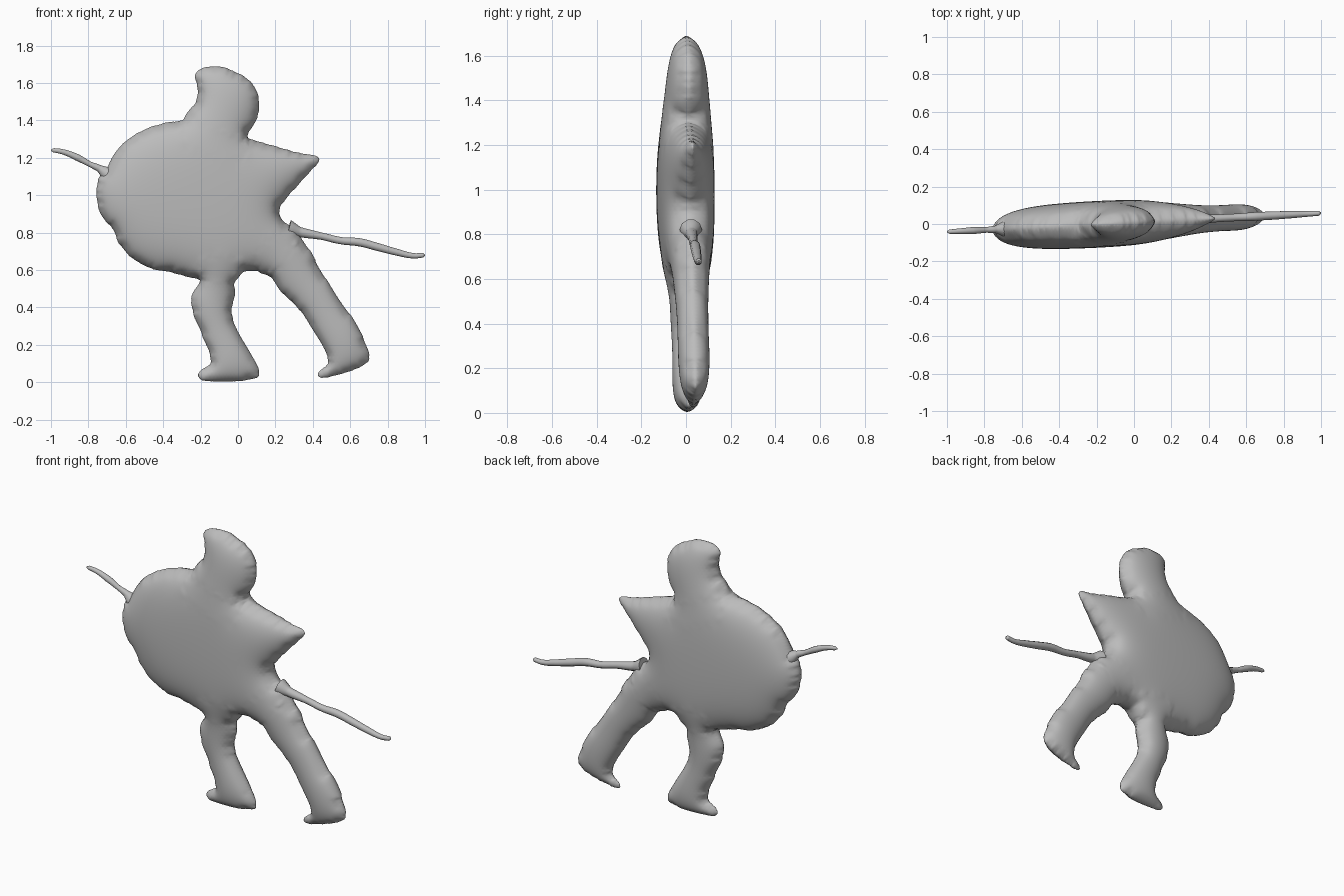
import bpy
import bmesh
import math
from mathutils import Vector, kdtree
from mathutils.geometry import delaunay_2d_cdt, interpolate_bezier

STEP = 0.02          # mesh spacing
HALF_DEPTH = 0.125   # greatest half thickness
FALLOFF = 7.5        # how quickly the thickness levels off from the rim

if "Cube" in bpy.data.objects:
    bpy.data.objects.remove(bpy.data.objects["Cube"], do_unlink=True)

clay = bpy.data.materials.new("grey clay")
clay.use_nodes = True
clay.diffuse_color = (0.5, 0.5, 0.5, 1)
clay.node_tree.nodes["Principled BSDF"].inputs["Base Color"].default_value = clay.diffuse_color

# Side outlines as (x, z), each overlapping the torso
torso = [(-.3, 1.4), (-.45, 1.375), (-.58, 1.31), (-.67, 1.22), (-.71, 1.14), (-.75, 1.09),
         (-.76, 1), (-.74, .9), (-.67, .81), (-.64, .74), (-.58, .67), (-.48, .61),
         (-.35, .58), (-.2, .545), (-.02, .54), (.03, .585), (.12, .59), (.2, .6), (.3, .72),
         (.32, .8), (.24, .87), (.225, .92), (.27, .99), (.36, 1.09), (.44, 1.185),
         (.43, 1.21), (.3, 1.237), (.17, 1.275), (.06, 1.305), (-.1, 1.35)]
head = [(-.3, 1.38), (-.28, 1.44), (-.23, 1.5), (-.22, 1.57), (-.235, 1.64), (-.2, 1.68),
        (-.12, 1.695), (-.05, 1.68), (.06, 1.62), (.11, 1.54), (.115, 1.44), (.09, 1.38),
        (.055, 1.32), (.05, 1.2), (-.25, 1.25)]
right_leg = [(-.2, .65), (-.2, .55), (-.25, .47), (-.245, .37), (-.2, .26), (-.15, .11),
             (-.2, .07), (-.22, .04), (-.2, .01), (-.1, 0), (.03, .005), (.11, .025),
             (.115, .07), (.07, .16), (0, .28), (-.03, .38), (-.01, .47), (-.015, .53),
             (.02, .65)]
left_leg = [(.1, .7), (.11, .59), (.17, .56), (.22, .49), (.32, .39), (.4, .27), (.46, .17),
            (.475, .1), (.42, .05), (.44, .02), (.55, .04), (.66, .08), (.705, .12),
            (.69, .2), (.62, .34), (.54, .45), (.43, .63), (.38, .72), (.3, .81), (.22, .8)]


def lean(x):
    """Depth of the middle plane, which turns slightly about the vertical."""
    return 0.008 + 0.05 * x


def smooth_loop(points):
    """Round a closed outline and sample it evenly."""
    pts = [Vector(p) for p in points]
    n = len(pts)
    loop = []
    for i in range(n):
        a, b, c, d = (pts[(i + k) % n] for k in (-1, 0, 1, 2))
        count = max(1, math.ceil((c - b).length / STEP))
        reach = (c - b).length / 3
        curve = interpolate_bezier(b, b + (c - a).normalized() * reach,
                                   c - (d - b).normalized() * reach, c, count + 1)
        loop += [Vector(p[:2]) for p in curve[:-1]]
    return loop


def inflate(name, outlines):
    """Fill the joined outlines and puff them into one rounded solid."""
    points, edges = [], []
    for outline in outlines:
        loop = smooth_loop(outline)
        first = len(points)
        edges += [(first + i, first + (i + 1) % len(loop)) for i in range(len(loop))]
        points += loop
    tree = kdtree.KDTree(len(points))
    for i, p in enumerate(points):
        tree.insert((p.x, p.y, 0), i)
    tree.balance()
    # Staggered fill points, kept clear of the outlines
    for row in range(100):
        for col in range(90):
            p = Vector((-.8 + (col + row % 2 / 2) * STEP, row * STEP * .87))
            if tree.find((p.x, p.y, 0))[2] > STEP * .6:
                points.append(p)
    flat, _, tris, *_ = delaunay_2d_cdt(points, edges, [], 1, 0.002)

    # Neighbours and rim
    sides, near = {}, {}
    for t in tris:
        for i in range(len(t)):
            a, b = t[i], t[(i + 1) % len(t)]
            key = (min(a, b), max(a, b))
            sides[key] = sides.get(key, 0) + 1
            near.setdefault(a, set()).add(b)
            near.setdefault(b, set()).add(a)
    rim = {v for key, uses in sides.items() if uses == 1 for v in key}

    # Relax the thickness so that wide areas grow thicker and level off
    swell = dict.fromkeys(near, 0.0)
    rows = []
    for v in near:
        if v not in rim:
            area = sum((flat[v] - flat[w]).length_squared for w in near[v]) / len(near[v]) / 4
            rows.append((v, tuple(near[v]), area))
    for _ in range(160):
        for v, ring, area in rows:
            swell[v] = (sum(swell[w] for w in ring) / len(ring) + area) / (1 + FALLOFF ** 2 * area)
    top = max(swell.values())

    bm = bmesh.new()
    front, back = {}, {}
    for v in near:
        x, z = flat[v]
        h = HALF_DEPTH * math.sqrt(swell[v] / top)
        front[v] = bm.verts.new((x, lean(x) - h, z))
        back[v] = front[v] if v in rim else bm.verts.new((x, lean(x) + h, z))
    for t in tris:
        bm.faces.new([front[v] for v in t])
        if not all(v in rim for v in t):
            bm.faces.new([back[v] for v in reversed(t)])
    bmesh.ops.recalc_face_normals(bm, faces=bm.faces)
    for _ in range(2):
        bmesh.ops.smooth_vert(bm, verts=[back[v] for v in back if v not in rim]
                              + [front[v] for v in front if v not in rim],
                              factor=0.4, use_axis_x=False, use_axis_y=True, use_axis_z=False)
    mesh = bpy.data.meshes.new(name)
    bm.to_mesh(mesh)
    bm.free()
    mesh.materials.append(clay)
    mesh.shade_smooth()
    obj = bpy.data.objects.new(name, mesh)
    bpy.context.collection.objects.link(obj)
    obj.modifiers.new("Round", "SUBSURF").levels = 1
    obj.modifiers["Round"].render_levels = 1


def rod(name, path):
    """Thin uneven shaft through (x, z, radius) points."""
    data = bpy.data.curves.new(name, "CURVE")
    data.dimensions = "3D"
    data.bevel_depth = 1
    data.bevel_resolution = 3
    data.use_fill_caps = True
    spline = data.splines.new("BEZIER")
    spline.bezier_points.add(len(path) - 1)
    for point, (x, z, radius) in zip(spline.bezier_points, path):
        point.co = (x, lean(x), z)
        point.radius = radius
        point.handle_left_type = point.handle_right_type = "AUTO"
    data.materials.append(clay)
    obj = bpy.data.objects.new(name, data)
    bpy.context.collection.objects.link(obj)


inflate("figure_body", [torso, head, right_leg, left_leg])

# Shaft passing behind the hip and out past the back
rod("shaft_left", [(.27, .82, .05), (.33, .803, .028), (.45, .78, .02), (.55, .757, .02),
                   (.65, .748, .023), (.75, .722, .022), (.85, .695, .019), (.94, .676, .015),
                   (.99, .679, .013), (1, .679, .004)])
rod("shaft_right", [(-.7, 1.115, .04), (-.74, 1.142, .02), (-.79, 1.165, .015),
                    (-.86, 1.202, .019), (-.93, 1.23, .015), (-.985, 1.24, .012),
                    (-1, 1.241, .004)])
